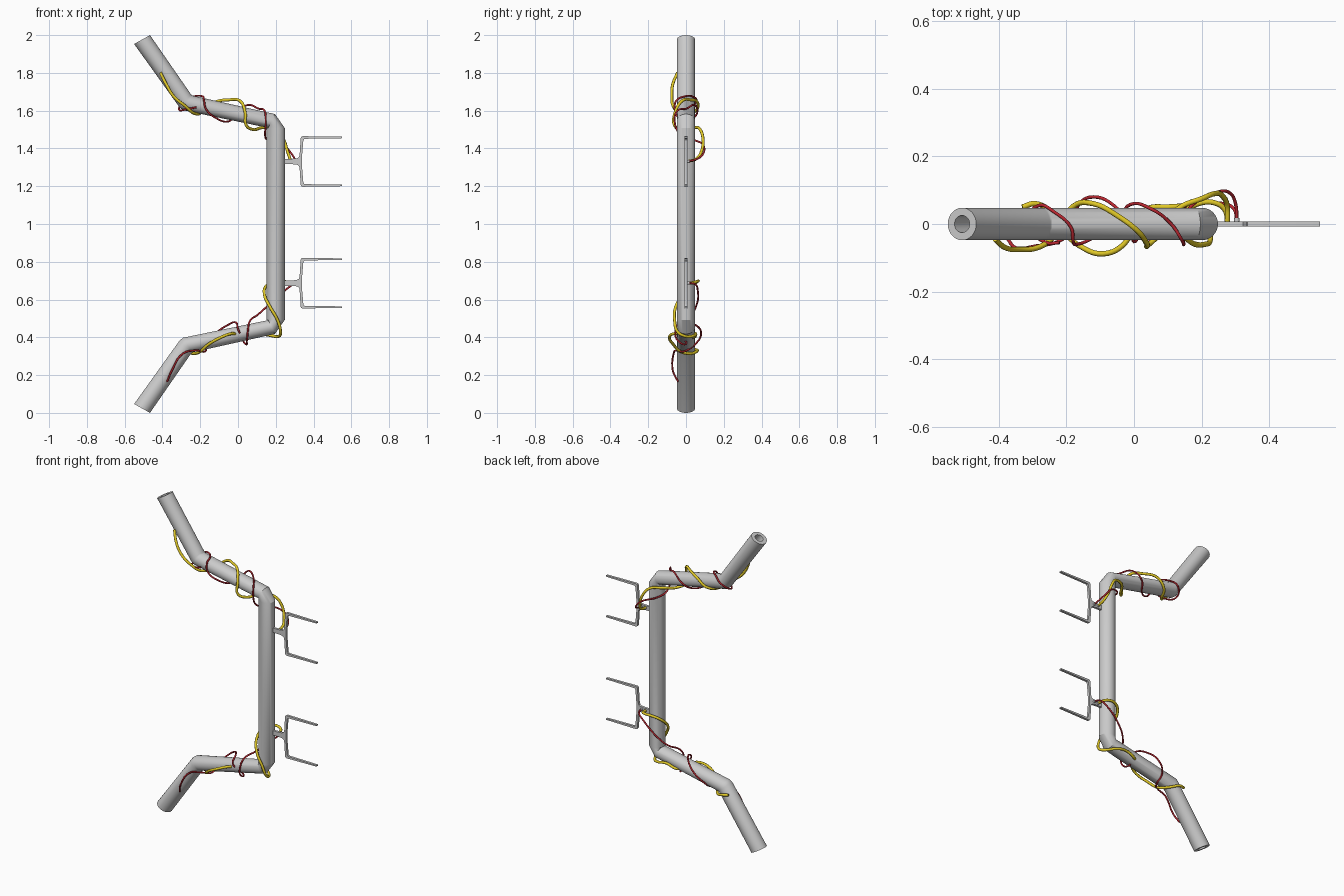
import bpy, bmesh, math
from mathutils import Vector


def material(name, rgb):
    m = bpy.data.materials.new(name)
    m.diffuse_color = (*rgb, 1)
    return m


def finish(bm, name, angle=30):
    bmesh.ops.recalc_face_normals(bm, faces=bm.faces)
    me = bpy.data.meshes.new(name)
    bm.to_mesh(me)
    bm.free()
    ob = bpy.data.objects.new(name, me)
    bpy.context.collection.objects.link(ob)
    bpy.ops.object.select_all(action='DESELECT')
    ob.select_set(True)
    bpy.context.view_layer.objects.active = ob
    bpy.ops.object.shade_smooth_by_angle(angle=math.radians(angle))
    return ob


# Bent hollow pipe: each ring is given by its two silhouette points (x, z)
R, SIDES = 0.048, 32
half = [((-0.466, 2.0), (-0.55, 1.953)),
        ((-0.248, 1.685), (-0.308, 1.615)),
        ((-0.243, 1.680), (-0.290, 1.602)),
        ((0.196, 1.582), (0.160, 1.509)),
        ((0.248, 1.507), (0.152, 1.507))]
rings = half + [tuple((x, 2 - z) for x, z in pair) for pair in reversed(half)]


def ring(bm, pair, k):
    a, b = (Vector((x, 0, z)) for x, z in pair)
    c, axis = (a + b) / 2, (a - b) / 2
    out = []
    for i in range(SIDES):
        t = 2 * math.pi * i / SIDES
        out.append(bm.verts.new(c + k * (axis * math.cos(t) + Vector((0, R * math.sin(t), 0)))))
    return out


bm = bmesh.new()
loops = [ring(bm, p, 1) for p in rings] + [ring(bm, p, 0.53) for p in reversed(rings)]
for n, lo in enumerate(loops):
    hi = loops[(n + 1) % len(loops)]
    for i in range(SIDES):
        j = (i + 1) % SIDES
        bm.faces.new((lo[i], lo[j], hi[j], hi[i]))
finish(bm, "bent_pipe")

# Two-pronged forks: half profile mirrored, then extruded in y
FORKS = {"upper": 1.331, "lower": 0.687}
prof = [(0.235, 0.014), (0.285, 0.014), (0.312, 0.017), (0.322, 0.023), (0.326, 0.035),
        (0.332, 0.125), (0.335, 0.131), (0.342, 0.134), (0.55, 0.131), (0.55, 0.123),
        (0.352, 0.120), (0.346, 0.112), (0.339, 0.03)]
for name, zc in FORKS.items():
    bm = bmesh.new()
    pts = prof + [(x, -z) for x, z in reversed(prof)]
    f = bm.faces.new([bm.verts.new((x, -0.0075, zc + z)) for x, z in pts])
    ext = bmesh.ops.extrude_face_region(bm, geom=[f])
    bmesh.ops.translate(bm, vec=(0, 0.015, 0),
                        verts=[v for v in ext["geom"] if isinstance(v, bmesh.types.BMVert)])
    finish(bm, name + "_fork")
    # Small sockets where the cables meet the fork stem
    for n, x in enumerate((0.276, 0.304)):
        bpy.ops.mesh.primitive_cylinder_add(vertices=16, radius=0.008, depth=0.012,
                                            location=(x, 0.012, zc),
                                            rotation=(math.pi / 2, 0, 0))
        bpy.context.object.name = f"{name}_socket_{n + 1}"
        bpy.ops.object.shade_smooth_by_angle()


# Cables winding round the pipe
def cable(name, pts, radius, mat):
    cu = bpy.data.curves.new(name, 'CURVE')
    cu.dimensions = '3D'
    cu.bevel_depth, cu.bevel_resolution, cu.resolution_u = radius, 2, 5
    cu.use_fill_caps = True
    sp = cu.splines.new('BEZIER')
    sp.bezier_points.add(len(pts) - 1)
    for b, p in zip(sp.bezier_points, pts):
        b.co = p
        b.handle_left_type = b.handle_right_type = 'AUTO'
    ob = bpy.data.objects.new(name, cu)
    bpy.context.collection.objects.link(ob)
    cu.materials.append(mat)


yellow = material("yellow_rubber", (0.75, 0.58, 0.02))
red = material("red_rubber", (0.5, 0.02, 0.03))

cable("upper_yellow_cable", [
    (-0.41, -0.045, 1.80), (-0.38, -0.07, 1.74), (-0.34, -0.075, 1.675), (-0.28, -0.068, 1.625),
    (-0.23, -0.03, 1.585), (-0.18, 0.052, 1.60), (-0.12, 0.06, 1.645), (-0.05, 0.025, 1.657),
    (0.01, -0.02, 1.652), (0.038, -0.058, 1.59), (0.042, -0.062, 1.525), (0.08, -0.025, 1.50),
    (0.13, 0.045, 1.51), (0.2, 0.075, 1.50), (0.24, 0.09, 1.45), (0.262, 0.082, 1.385),
    (0.275, 0.055, 1.345), (0.276, 0.005, 1.331)], 0.008, yellow)

cable("upper_red_cable", [
    (-0.22, -0.055, 1.618), (-0.26, -0.055, 1.61), (-0.312, 0.0, 1.605), (-0.28, 0.055, 1.65),
    (-0.235, 0.035, 1.675), (-0.186, -0.01, 1.675), (-0.18, -0.05, 1.655), (-0.17, -0.06, 1.61),
    (-0.12, -0.04, 1.563), (-0.05, 0.01, 1.543), (-0.01, 0.058, 1.585), (0.05, 0.045, 1.63),
    (0.11, 0.0, 1.61), (0.14, -0.045, 1.60), (0.147, -0.06, 1.54), (0.144, -0.02, 1.465),
    (0.16, 0.042, 1.445), (0.25, 0.095, 1.41), (0.285, 0.09, 1.37), (0.3, 0.06, 1.345),
    (0.304, 0.005, 1.331)], 0.005, red)

cable("lower_yellow_cable", [
    (-0.33, 0.05, 0.335), (-0.29, 0.06, 0.33), (-0.24, 0.03, 0.315), (-0.2, -0.03, 0.325),
    (-0.16, -0.065, 0.36), (-0.09, -0.088, 0.40), (-0.03, -0.06, 0.42), (0.03, 0.04, 0.40),
    (0.1, 0.05, 0.42), (0.17, 0.045, 0.41), (0.215, 0.0, 0.405), (0.225, -0.045, 0.43),
    (0.21, -0.06, 0.49), (0.17, -0.055, 0.56), (0.14, -0.015, 0.625), (0.148, 0.03, 0.67),
    (0.19, 0.06, 0.695), (0.24, 0.062, 0.697), (0.27, 0.04, 0.69), (0.276, 0.005, 0.687)], 0.008, yellow)

cable("lower_red_cable", [
    (-0.375, -0.042, 0.165), (-0.35, -0.07, 0.225), (-0.29, -0.065, 0.315), (-0.22, -0.05, 0.33),
    (-0.175, -0.01, 0.325), (-0.165, 0.055, 0.37), (-0.12, 0.08, 0.42), (-0.06, 0.055, 0.462),
    (-0.01, -0.01, 0.478), (0.0, -0.052, 0.445), (0.02, -0.02, 0.40), (0.04, 0.0, 0.365),
    (0.047, -0.045, 0.385), (0.052, -0.056, 0.43), (0.062, -0.03, 0.485), (0.105, 0.025, 0.52),
    (0.15, 0.052, 0.56), (0.25, 0.062, 0.65), (0.295, 0.045, 0.683), (0.304, 0.005, 0.687)], 0.005, red)
